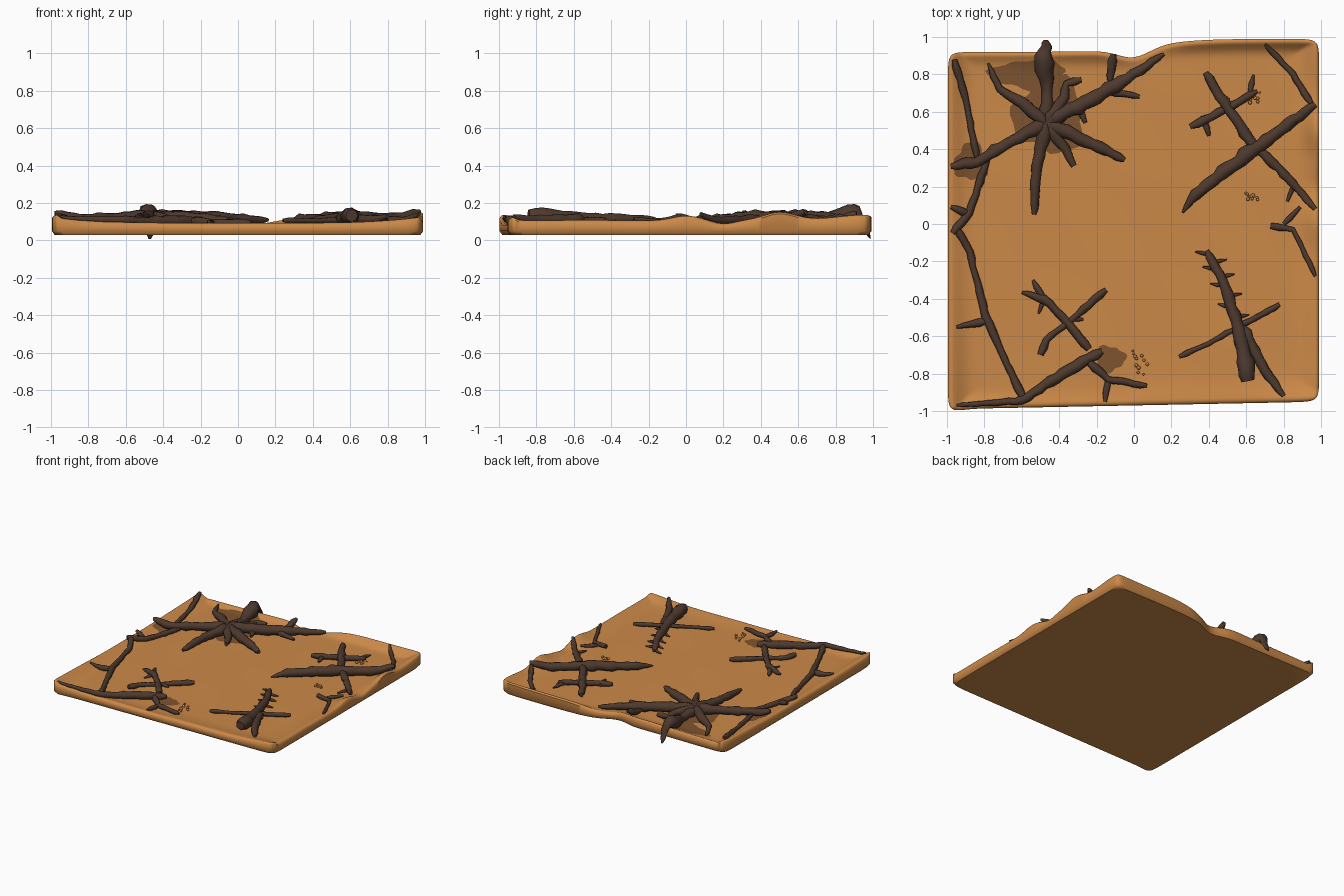
import bpy, bmesh, math, random
from mathutils import Vector

random.seed(4)
if "Cube" in bpy.data.objects:
    bpy.data.objects.remove(bpy.data.objects["Cube"], do_unlink=True)


def material(name, rgb):
    m = bpy.data.materials.new(name)
    m.use_nodes = True
    m.diffuse_color = (*rgb, 1)
    m.node_tree.nodes["Principled BSDF"].inputs["Base Color"].default_value = (*rgb, 1)
    return m


SAND = material("sand orange", (0.60, 0.25, 0.065))
BARK = material("dark bark", (0.075, 0.041, 0.027))
SOIL = material("damp soil", (0.21, 0.088, 0.027))
FLOOR, BASE = 0.08, 0.03


def bump(t, centre, width):
    return math.exp(-((t - centre) / width) ** 2)


# Uneven outline of the slab and the rim height along each side
def front_y(x):
    return -0.97 + 0.02 * x - 0.015 * bump(x, -1, 0.1)


def back_y(x):
    return 0.955 + 0.035 * math.tanh(4 * (x - 0.1)) - 0.05 * bump(x, 0, 0.12)


def ground(x, y):
    sides = [
        (y - front_y(x), 0.014 + 0.035 * abs(x) ** 4, 0.06 + 0.03 * (x > 0)),
        (back_y(x) - y, 0.042 + 0.02 * x - 0.035 * bump(x, 0.08, 0.16), 0.05),
        (x + 0.995, 0.035 + 0.025 * y * y, 0.08),
        (0.99 - x, 0.03 + 0.045 * bump(y, 0.5, 0.12) + 0.03 * bump(y, 0.95, 0.2)
         + 0.025 * bump(y, 0.0, 0.1) - 0.02 * bump(y, 0.2, 0.08), 0.08),
    ]
    rise = max(h * math.exp(-(max(d, 0) / w) ** 2) for d, h, w in sides)
    return FLOOR + rise + 0.002 * math.sin(9 * x + 4 * y) * math.sin(7 * y)


def finish(bm, name, mat, angle=50):
    bmesh.ops.recalc_face_normals(bm, faces=bm.faces)
    mesh = bpy.data.meshes.new(name)
    bm.to_mesh(mesh)
    bm.free()
    mesh.materials.append(mat)
    ob = bpy.data.objects.new(name, mesh)
    bpy.context.collection.objects.link(ob)
    bpy.ops.object.select_all(action='DESELECT')
    ob.select_set(True)
    bpy.context.view_layer.objects.active = ob
    bpy.ops.object.shade_smooth_by_angle(angle=math.radians(angle))
    return ob


# Slab: warped grid, closer rows near the rim, walls dropped to a flat base
bm = bmesh.new()
bmesh.ops.create_grid(bm, x_segments=90, y_segments=90, size=1)
for v in bm.verts:
    u, w = (math.sin(c * math.pi / 2) * 0.6 + c * 0.4 for c in v.co.xy)
    x = -0.0025 + 0.9925 * u
    lo, hi = front_y(x), back_y(x)
    y = lo + (hi - lo) * (w + 1) / 2
    edge = max(abs(u), abs(w))
    corner = 0.02 * (abs(u) * abs(w)) ** 30
    z = ground(x, y) - 0.014 * max(0, (edge - 0.985) / 0.015)
    v.co = (x * (1 - corner), y * (1 - corner), z)
rim = [e for e in bm.edges if e.is_boundary]
for scale, level in ((1.0, 0.05), (0.985, BASE)):
    new = bmesh.ops.extrude_edge_only(bm, edges=rim)["geom"]
    for v in (g for g in new if isinstance(g, bmesh.types.BMVert)):
        v.co = (v.co.x * scale, v.co.y * scale, level)
    rim = [g for g in new if isinstance(g, bmesh.types.BMEdge) and g.is_boundary]
bmesh.ops.edgeloop_fill(bm, edges=rim)
finish(bm, "ground_slab", SAND)


# Gnarled branch lying on the ground; points are (x, y, radius)
def tube(bm, pts, lift=0.0, droop=None, sides=9):
    path = []
    for a, b in zip(pts, pts[1:]):
        a, b = Vector(a), Vector(b)
        steps = max(2, int((b - a).length / 0.035))
        path += [a.lerp(b, i / steps) for i in range(steps)]
    path.append(Vector(pts[-1]))
    rings = []
    for i, p in enumerate(path):
        t = path[min(i + 1, len(path) - 1)] - path[max(i - 1, 0)]
        across = Vector((-t.y, t.x, 0)).normalized()
        r = p.z * random.uniform(0.87, 1.13)
        if i in (0, len(path) - 1):
            r *= 0.6
        z = ground(p.x, p.y) + 0.75 * p.z + lift
        if droop:
            z = droop(p.y, z)
        c = Vector((p.x, p.y, z)) + across * random.uniform(-0.15, 0.15) * r
        ring = []
        for k in range(sides):
            a = math.tau * k / sides
            ring.append(bm.verts.new(c + r * random.uniform(0.92, 1.08) *
                                     (across * math.cos(a) + Vector((0, 0, math.sin(a))))))
        rings.append(ring)
    for a, b in zip(rings, rings[1:]):
        for k in range(sides):
            n = (k + 1) % sides
            bm.faces.new((a[k], a[n], b[n], b[k]))
    bm.faces.new(rings[0])
    bm.faces.new(rings[-1])


def branches(name, paths, lift=0.0):
    bm = bmesh.new()
    for p in paths:
        tube(bm, p, lift)
    return finish(bm, name, BARK, 60)


# Back right: star of thick roots meeting at one hub
hub = (-0.47, 0.54, 0.04)
branches("star_roots", [
    [(-0.98, 0.31, 0.025), (-0.84, 0.33, 0.03), (-0.68, 0.43, 0.033), hub],
    [hub, (-0.2, 0.68, 0.038), (0, 0.8, 0.03), (0.16, 0.91, 0.014)],
    [hub, (-0.52, 0.3, 0.03), (-0.535, 0.05, 0.018)],
    [hub, (-0.6, 0.65, 0.035), (-0.72, 0.72, 0.022), (-0.78, 0.86, 0.01)],
    [hub, (-0.22, 0.43, 0.032), (-0.05, 0.34, 0.02)],
    [hub, (-0.37, 0.68, 0.025), (-0.36, 0.75, 0.02), (-0.28, 0.77, 0.025)],
    [hub, (-0.37, 0.4, 0.024), (-0.32, 0.31, 0.028)],
    [(-0.14, 0.71, 0.025), (0.03, 0.68, 0.015)],
    [(-0.3, 0.63, 0.025), (-0.26, 0.54, 0.016)],
    [(-0.11, 0.91, 0.026), (-0.13, 0.75, 0.018)]], 0.012)

# Root that bends over the back edge
bm = bmesh.new()
tube(bm, [hub, (-0.46, 0.72, 0.028), (-0.48, 0.82, 0.05), (-0.48, 0.9, 0.052),
          (-0.47, 0.95, 0.026), (-0.47, 0.985, 0.018)], 0.005,
     lambda y, z: z if y < 0.93 else max(0.017, z - (y - 0.93) * 2.3))
finish(bm, "overhanging_root", BARK, 60)

# Right side: thin twigs along the rim
branches("rim_twigs", [
    [(-0.96, 0.88, 0.022), (-0.89, 0.62, 0.018), (-0.84, 0.35, 0.018)],
    [(-0.78, 0.36, 0.02), (-0.88, 0.06, 0.02), (-0.97, -0.05, 0.025)],
    [(-0.98, 0.09, 0.02), (-0.88, 0.05, 0.02)],
    [(-0.95, -0.02, 0.025), (-0.88, -0.15, 0.018), (-0.79, -0.5, 0.024),
     (-0.68, -0.75, 0.02), (-0.59, -0.94, 0.024)],
    [(-0.79, -0.52, 0.025), (-0.95, -0.55, 0.012)]])

# Front right: log on the edge and a forked twig
branches("front_log", [
    [(-0.95, -0.97, 0.01), (-0.6, -0.945, 0.022), (-0.38, -0.8, 0.032), (-0.17, -0.68, 0.026)],
    [(-0.24, -0.74, 0.03), (-0.14, -0.83, 0.02), (0.07, -0.865, 0.018)],
    [(-0.14, -0.82, 0.018), (-0.155, -0.95, 0.014)]])
branches("forked_twig", [
    [(-0.24, -0.67, 0.03), (-0.36, -0.52, 0.022), (-0.48, -0.4, 0.024), (-0.6, -0.365, 0.014)],
    [(-0.15, -0.35, 0.022), (-0.33, -0.51, 0.018), (-0.47, -0.62, 0.018), (-0.5, -0.7, 0.026)],
    [(-0.48, -0.4, 0.02), (-0.54, -0.3, 0.012)],
    [(-0.48, -0.4, 0.018), (-0.51, -0.48, 0.01)],
    [(-0.33, -0.51, 0.018), (-0.27, -0.51, 0.01)]])

# Front left: thorny trunk with a crossing stick
trunk = [(0.39, -0.14, 0.018), (0.47, -0.3, 0.03), (0.55, -0.52, 0.034), (0.61, -0.84, 0.052)]
thorns = []
for i in range(8):
    a, b = Vector(trunk[i // 4]), Vector(trunk[i // 4 + 1])
    p = a.lerp(b, (i % 4 + 0.6) / 4)
    s = 0.075 if i % 2 else -0.075
    thorns.append([(p.x, p.y, 0.016), (p.x + s, p.y + 0.015, 0.006)])
branches("thorny_trunk", [trunk, [(0.58, -0.55, 0.03), (0.7, -0.78, 0.026), (0.8, -0.92, 0.018)],
                          *thorns], 0.01)
branches("crossing_stick", [[(0.24, -0.71, 0.018), (0.4, -0.64, 0.012), (0.56, -0.55, 0.016),
                             (0.78, -0.43, 0.018)]], 0.015)

# Back left: crossed logs and twigs
branches("crossed_logs", [
    [(0.26, 0.06, 0.008), (0.33, 0.16, 0.03), (0.62, 0.38, 0.042), (0.82, 0.53, 0.033),
     (0.97, 0.64, 0.026)],
    [(0.38, 0.81, 0.026), (0.5, 0.62, 0.03), (0.64, 0.42, 0.03), (0.8, 0.27, 0.024),
     (0.97, 0.08, 0.018)],
    [(0.3, 0.52, 0.022), (0.45, 0.59, 0.022), (0.66, 0.71, 0.02)],
    [(0.37, 0.58, 0.018), (0.4, 0.47, 0.014)],
    [(0.62, 0.7, 0.02), (0.64, 0.8, 0.008)]], 0.008)
branches("left_rim_twigs", [
    [(0.7, 0.96, 0.014), (0.85, 0.8, 0.018), (0.95, 0.64, 0.02)],
    [(0.73, -0.01, 0.024), (0.85, -0.03, 0.014), (0.97, -0.28, 0.012)],
    [(0.8, 0, 0.016), (0.89, 0.09, 0.014)],
    [(0.86, 0.23, 0.014), (0.82, 0.12, 0.01)]])


# Damp patches: thin plates on the ground with ragged outlines
def patch(name, cx, cy, rx, ry, n=32):
    bm = bmesh.new()
    phase = random.uniform(0, 6)
    mid = bm.verts.new((cx, cy, ground(cx, cy) + 0.004))
    rings = []
    for f in (0.5, 1):
        ring = []
        for i in range(n):
            a = math.tau * i / n
            k = f * (1 + 0.13 * math.sin(3 * a + phase) + 0.08 * math.sin(7 * a))
            x, y = cx + rx * k * math.cos(a), cy + ry * k * math.sin(a)
            ring.append(bm.verts.new((x, y, ground(x, y) + 0.004)))
        rings.append(ring)
    for i in range(n):
        j = (i + 1) % n
        bm.faces.new((mid, rings[0][i], rings[0][j]))
        bm.faces.new((rings[0][i], rings[1][i], rings[1][j], rings[0][j]))
    finish(bm, name, SOIL)


patch("star_patch", -0.45, 0.58, 0.19, 0.2)
patch("star_patch_back", -0.56, 0.8, 0.2, 0.08)
patch("rim_patch", -0.87, 0.33, 0.09, 0.1)
patch("log_patch", -0.13, -0.72, 0.08, 0.07)

# Loose crumbs of sand
bm = bmesh.new()
for cx, cy, sx, sy in ((0.02, -0.72, 0.05, 0.1), (0.62, 0.15, 0.05, 0.035), (0.64, 0.68, 0.05, 0.05)):
    for i in range(12):
        x, y = random.gauss(cx, sx / 2), random.gauss(cy, sy / 2)
        made = bmesh.ops.create_icosphere(bm, subdivisions=1, radius=random.uniform(0.006, 0.012))
        bmesh.ops.translate(bm, verts=made["verts"], vec=(x, y, ground(x, y) + 0.006))
finish(bm, "crumbs", SAND)
